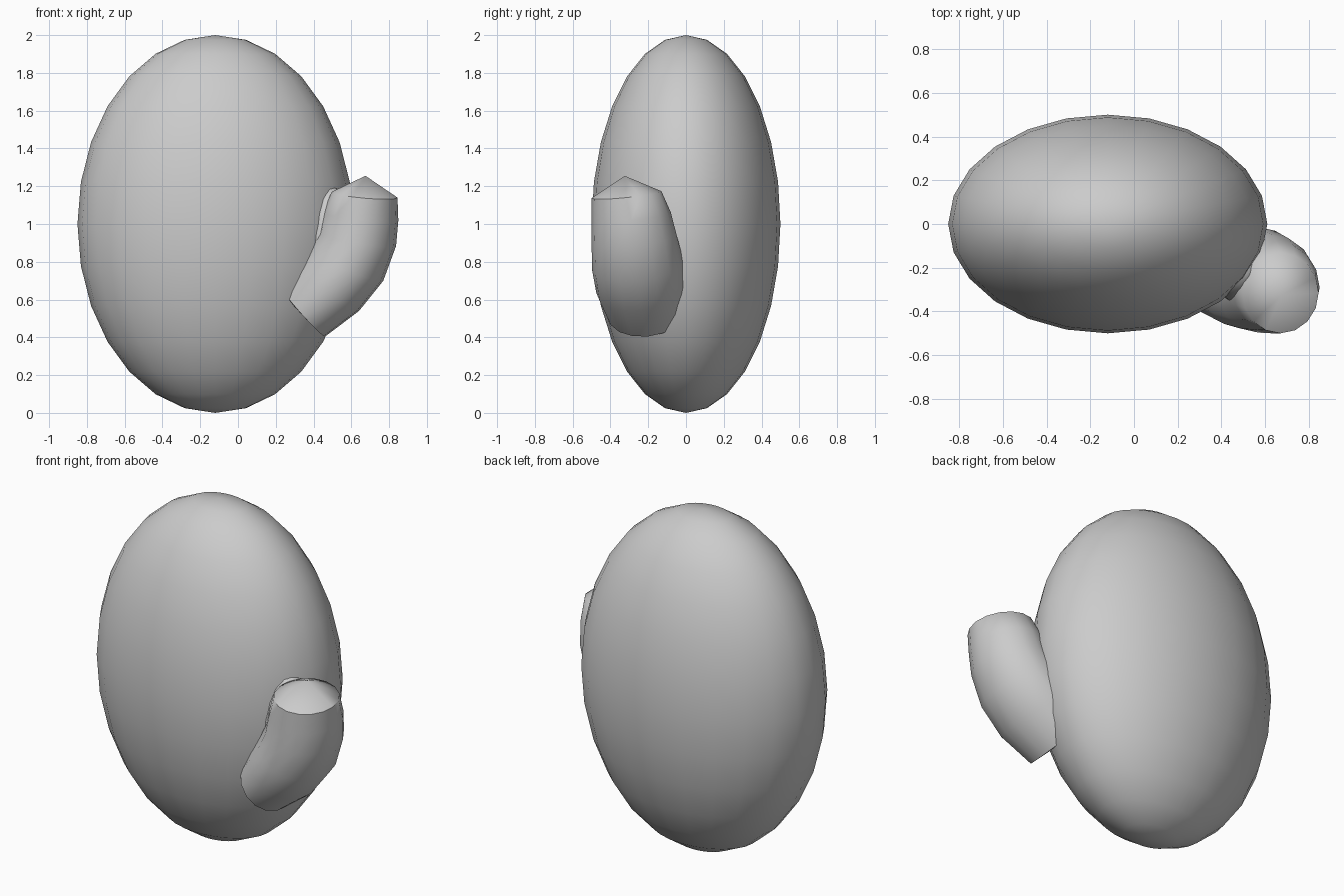
import bpy, bmesh, math
from mathutils import Vector

cube = bpy.data.objects.get("Cube")
if cube:
    bpy.data.objects.remove(cube)

grey = bpy.data.materials.new("light grey")
grey.use_nodes = True
colour = (0.6, 0.6, 0.6, 1)
grey.diffuse_color = colour
grey.node_tree.nodes["Principled BSDF"].inputs["Base Color"].default_value = colour


def finish(name, bm, angle):
    """Turn a bmesh into a smooth shaded object."""
    bmesh.ops.recalc_face_normals(bm, faces=bm.faces)
    mesh = bpy.data.meshes.new(name)
    bm.to_mesh(mesh)
    bm.free()
    mesh.materials.append(grey)
    obj = bpy.data.objects.new(name, mesh)
    bpy.context.collection.objects.link(obj)
    bpy.ops.object.select_all(action='DESELECT')
    obj.select_set(True)
    bpy.context.view_layer.objects.active = obj
    bpy.ops.object.shade_smooth_by_angle(angle=math.radians(angle))
    return obj


# Egg-shaped body
bm = bmesh.new()
bmesh.ops.create_uvsphere(bm, u_segments=24, v_segments=14, radius=1)
bmesh.ops.scale(bm, vec=(0.73, 0.5, 1), verts=bm.verts)
bmesh.ops.translate(bm, vec=(-0.12, 0, 1), verts=bm.verts)
finish("body", bm, 60)

# Bent arm: each ring has a centre, a tilt, a width and a depth
rings = [
    ((0.22, -0.10, 0.66), -50, 0.12, 0.12),
    ((0.345, -0.20, 0.535), -48, 0.175, 0.215),
    ((0.475, -0.235, 0.66), -36, 0.205, 0.24),
    ((0.57, -0.255, 0.78), -22, 0.215, 0.242),
    ((0.63, -0.275, 0.92), -10, 0.21, 0.225),
    ((0.65, -0.29, 1.04), -6, 0.20, 0.21),
    ((0.67, -0.315, 1.155), -5, 0.175, 0.185),
]
SIDES = 16
bm = bmesh.new()
loops = []
for centre, tilt, width, depth in rings:
    t = math.radians(tilt)
    across = Vector((math.cos(t), 0, math.sin(t))) * width
    back = Vector((0, 1, 0.1)) * depth
    loops.append([bm.verts.new(Vector(centre)
                               + across * math.cos(math.tau * i / SIDES)
                               + back * math.sin(math.tau * i / SIDES))
                  for i in range(SIDES)])
for low, high in zip(loops, loops[1:]):
    for i in range(SIDES):
        j = (i + 1) % SIDES
        bm.faces.new((low[i], low[j], high[j], high[i]))

# Hidden base and shallow pointed tip
bm.faces.new(loops[0])
tip = bm.verts.new((0.675, -0.325, 1.255))
for i in range(SIDES):
    bm.faces.new((loops[-1][i], loops[-1][(i + 1) % SIDES], tip))
finish("arm", bm, 50)

# Web blending the arm into the body
bm = bmesh.new()
bmesh.ops.create_uvsphere(bm, u_segments=16, v_segments=10, radius=1)
bmesh.ops.scale(bm, vec=(0.14, 0.16, 0.36), verts=bm.verts)
bmesh.ops.translate(bm, vec=(0.49, -0.21, 0.84), verts=bm.verts)
finish("arm_web", bm, 60)
